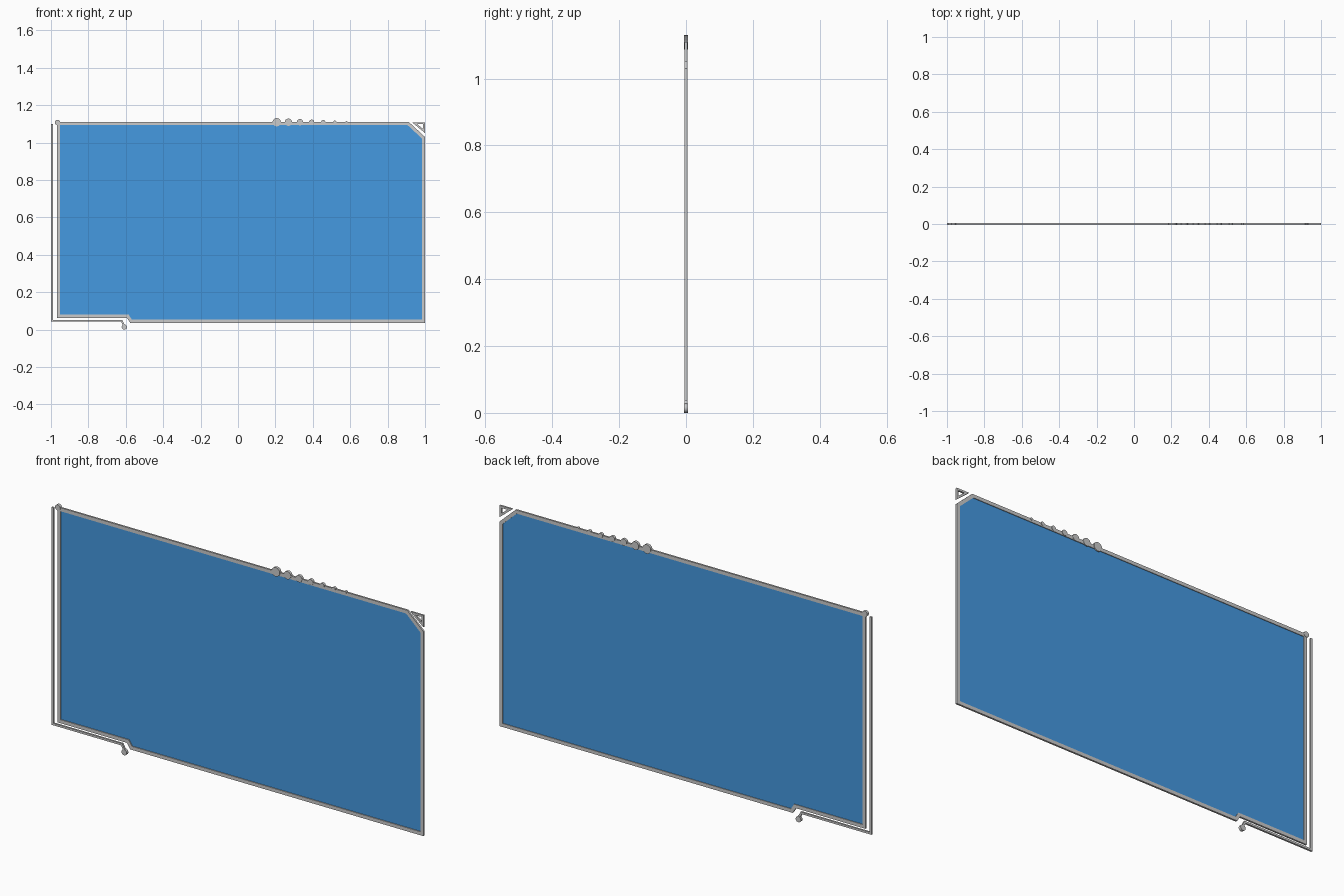
import bpy, bmesh
from mathutils import Vector

if "Cube" in bpy.data.objects:
    bpy.data.objects.remove(bpy.data.objects["Cube"])


def finish(name, bm, mat=None):
    bmesh.ops.recalc_face_normals(bm, faces=bm.faces[:])
    me = bpy.data.meshes.new(name)
    bm.to_mesh(me)
    bm.free()
    ob = bpy.data.objects.new(name, me)
    bpy.context.collection.objects.link(ob)
    if mat:
        me.materials.append(mat)
    return ob


def band(name, pts, width, depth, closed=False):
    """Mitred rectangular bar following a path in the XZ plane."""
    p = [Vector(q) for q in pts]
    n = len(p)
    bm = bmesh.new()
    rings = []
    for i in range(n):
        before = (p[i] - p[i - 1]).normalized() if closed or i > 0 else None
        after = (p[(i + 1) % n] - p[i]).normalized() if closed or i < n - 1 else None
        before, after = before or after, after or before
        n1, n2 = Vector((-before.y, before.x)), Vector((-after.y, after.x))
        m = (n1 + n2).normalized()
        m *= width / 2 / m.dot(n1)
        a, b = p[i] + m, p[i] - m
        d = depth / 2
        rings.append([bm.verts.new(v) for v in
                      ((a.x, -d, a.y), (b.x, -d, b.y), (b.x, d, b.y), (a.x, d, a.y))])
    for i in range(n if closed else n - 1):
        r, s = rings[i], rings[(i + 1) % n]
        for k in range(4):
            bm.faces.new((r[k], r[(k + 1) % 4], s[(k + 1) % 4], s[k]))
    if not closed:
        bm.faces.new(rings[0])
        bm.faces.new(rings[-1])
    return finish(name, bm)


def disc(name, x, z, r, depth=0.013):
    bpy.ops.mesh.primitive_cylinder_add(vertices=24, radius=r, depth=depth,
                                        location=(x, 0, z), rotation=(1.5707963, 0, 0))
    ob = bpy.context.object
    ob.name = name
    bpy.ops.object.shade_smooth_by_angle()
    return ob


# Translucent blue for the screen
blue = bpy.data.materials.new("screen_blue")
blue.diffuse_color = (0.06, 0.32, 0.75, 0.7)
blue.use_nodes = True
blue.node_tree.nodes["Principled BSDF"].inputs["Base Color"].default_value = blue.diffuse_color

# Screen outline: stepped lower left, clipped upper right
outline = [(-0.96, 1.102), (-0.96, 0.072), (-0.589, 0.072), (-0.572, 0.045),
           (0.992, 0.045), (0.992, 1.026), (0.91, 1.102)]
band("screen_frame", outline, 0.017, 0.009, closed=True)

bm = bmesh.new()
bm.faces.new([bm.verts.new((x, 0, z)) for x, z in outline])
geom = bmesh.ops.extrude_face_region(bm, geom=bm.faces[:])
for v in geom["geom"]:
    if isinstance(v, bmesh.types.BMVert):
        v.co.y = 0.001
    
finish("screen_panel", bm, blue)

# Outer trim line wrapping the left and lower-left edges
band("outer_trim", [(-0.995, 1.10), (-0.995, 0.048), (-0.622, 0.048), (-0.607, 0.018)],
     0.010, 0.009)
disc("trim_end_dot", -0.608, 0.014, 0.014)
disc("corner_dot", -0.965, 1.108, 0.014)

# Row of shrinking dots along the top edge
for i in range(7):
    disc(f"top_dot_{i + 1}", 0.207 + 0.0622 * i, 1.109, 0.022 - 0.0026 * i)

# Hollow corner triangle
band("corner_triangle", [(0.944, 1.104), (0.995, 1.104), (0.995, 1.062)],
     0.010, 0.009, closed=True)
